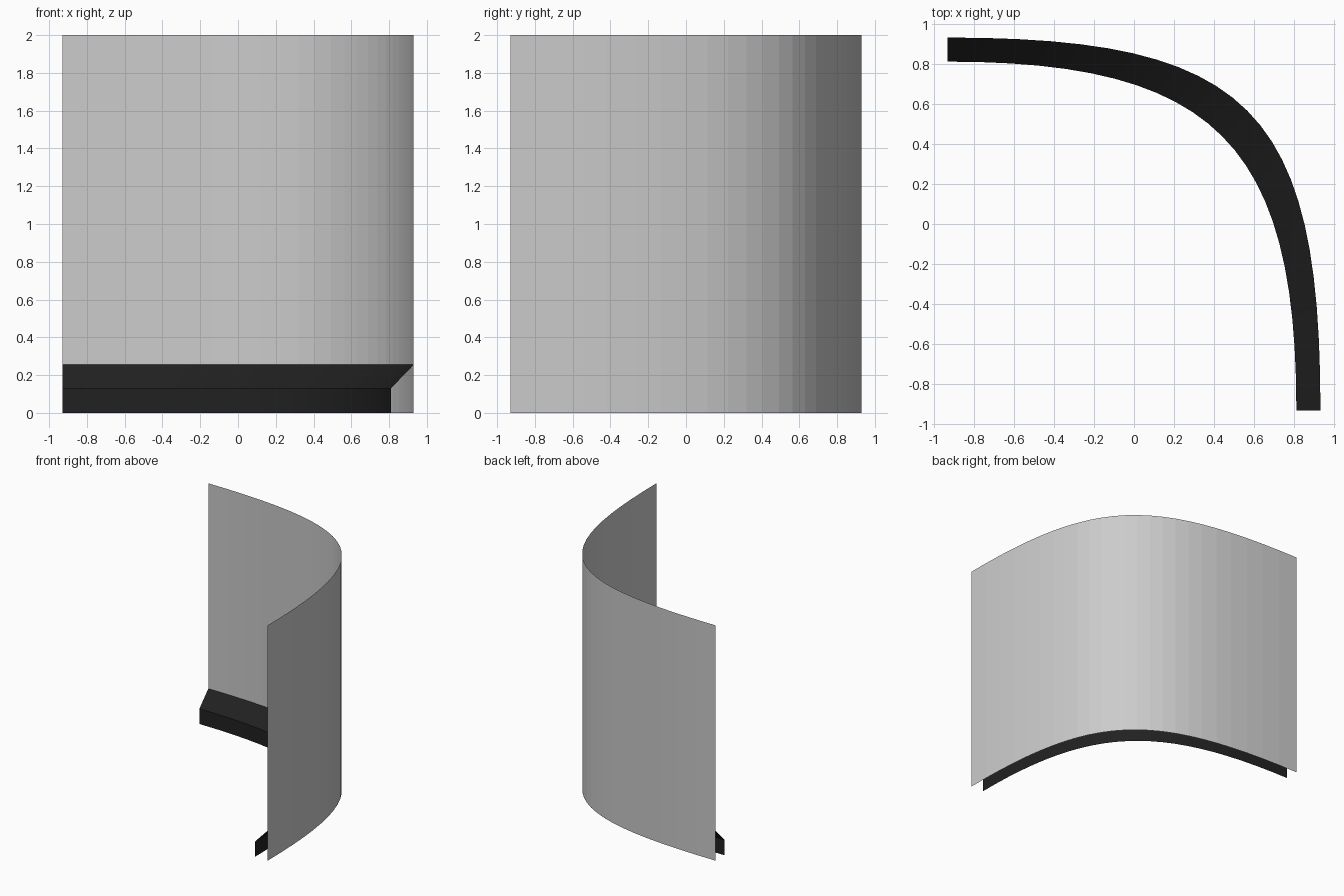
import bpy
from mathutils import Vector
from mathutils.geometry import interpolate_bezier

cube = bpy.data.objects.get("Cube")
if cube:
    bpy.data.objects.remove(cube, do_unlink=True)

END = 0.93      # half extent of the curved corner
STEPS = 24      # flat facets along the curve


def material(name, value):
    mat = bpy.data.materials.new(name)
    mat.use_nodes = True
    color = (value, value, value, 1)
    mat.diffuse_color = color
    mat.node_tree.nodes["Principled BSDF"].inputs["Base Color"].default_value = color
    return mat


def corner_curve(edge, handle):
    """Quarter turn from the left end of the back to the front of the side."""
    knots = [(-END, edge), (handle, edge), (edge, handle), (edge, -END)]
    return interpolate_bezier(*[Vector((x, y, 0)) for x, y in knots], STEPS + 1)


def sheet(name, rails, mat):
    """Open strip of quads between successive (curve, height) rails."""
    verts = [(p.x, p.y, z) for curve, z in rails for p in curve]
    n = STEPS + 1
    faces = [(r * n + i, r * n + i + 1, (r + 1) * n + i + 1, (r + 1) * n + i)
             for r in range(len(rails) - 1) for i in range(STEPS)]
    mesh = bpy.data.meshes.new(name)
    mesh.from_pydata(verts, [], faces)
    mesh.materials.append(mat)
    obj = bpy.data.objects.new(name, mesh)
    bpy.context.collection.objects.link(obj)
    return obj


outer = corner_curve(END, 0.577)
inner = corner_curve(0.81, 0.40)

# Thin curved wall
sheet("curved_wall", [(outer, 2), (outer, 0)], material("light grey", 0.6))

# Skirting with a sloped top, open underneath and at its ends
sheet("skirting", [(outer, 0.255), (inner, 0.13), (inner, 0)], material("near black", 0.015))
